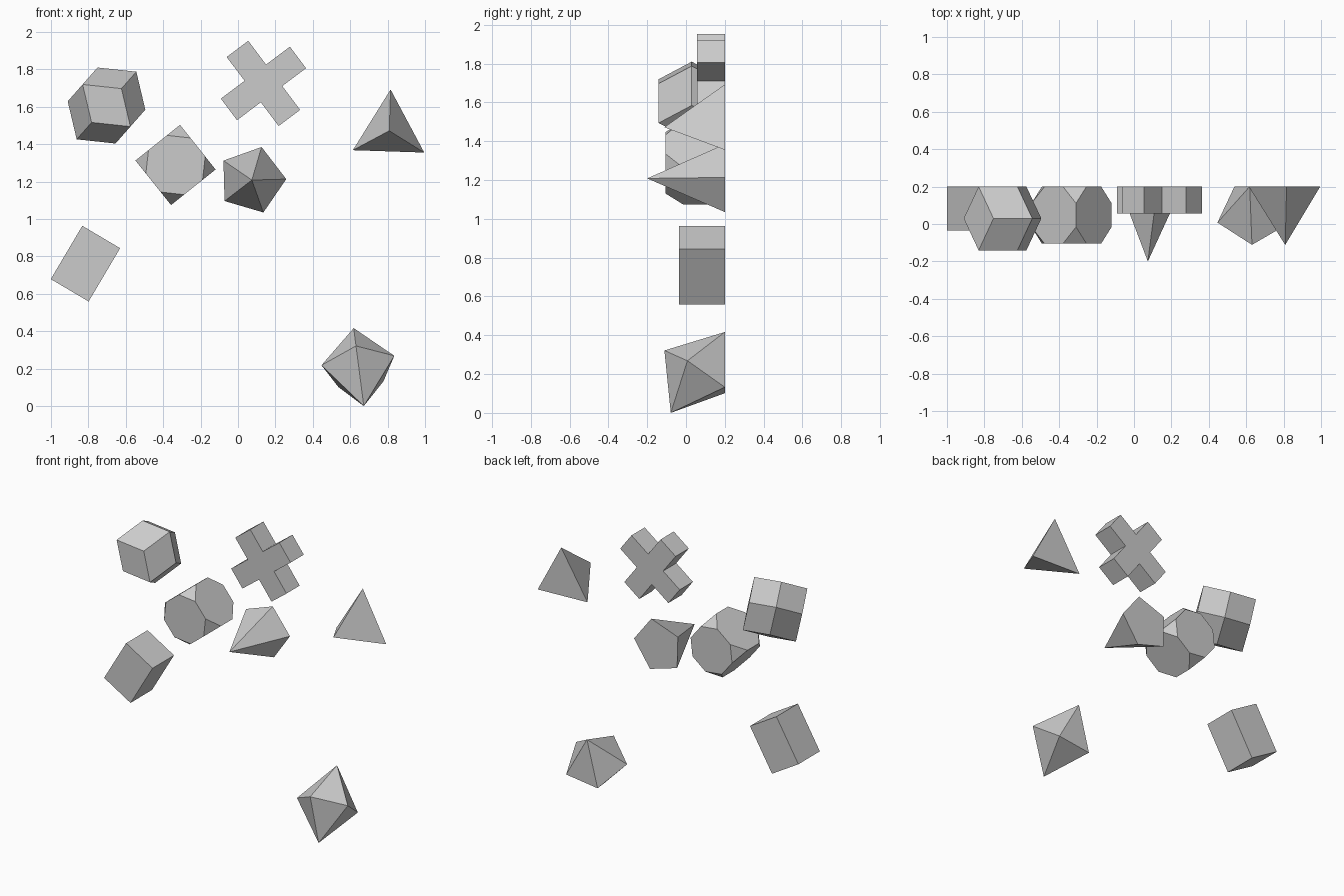
import bpy, bmesh
from math import sin, cos, radians, sqrt, atan, pi
from itertools import product
from mathutils import Matrix, Vector

if "Cube" in bpy.data.objects:
    bpy.data.objects.remove(bpy.data.objects["Cube"])

BACK = 0.2  # every solid rests against this plane


def finish(name, bm, x, y, z, turn):
    """Turn the solid in the front plane, move it in place, make the object."""
    bm.transform(Matrix.Translation((x, y, z)) @ Matrix.Rotation(-radians(turn), 4, 'Y'))
    bmesh.ops.recalc_face_normals(bm, faces=bm.faces[:])
    me = bpy.data.meshes.new(name)
    bm.to_mesh(me)
    bm.free()
    bpy.context.collection.objects.link(bpy.data.objects.new(name, me))


def hull(name, pts, x, y, z, turn):
    """Convex solid through the points, with flat faces merged."""
    bm = bmesh.new()
    for p in pts:
        bm.verts.new(p)
    bmesh.ops.convex_hull(bm, input=bm.verts[:])
    bmesh.ops.dissolve_limit(bm, angle_limit=radians(1), verts=bm.verts[:], edges=bm.edges[:])
    finish(name, bm, x, y, z, turn)


def pyramid(name, sides, radius, height, x, z, turn):
    """Base on the back plane, apex to the front."""
    pts = [(radius * cos(2 * pi * i / sides), 0, radius * sin(2 * pi * i / sides)) for i in range(sides)]
    hull(name, pts + [(0, -height, 0)], x, BACK, z, turn)


# tetrahedron and five-sided pyramid
pyramid("tetrahedron", 3, 0.2205, 0.312, 0.8085, 1.472, 88.1)
pyramid("pentagonal_pyramid", 5, 0.184, 0.4, 0.074, 1.2085, 73.6)

# square prism
box = [(a * 0.1655, b * 0.1175, c * 0.1175) for a, b, c in product((-1, 1), repeat=3)]
hull("square_prism", box, -0.8155, BACK - 0.1175, 0.7615, 59.4)

# rhombic dodecahedron, lying on one face
s = 0.1205
pts = [Vector(p) * s for p in product((-1, 1), repeat=3)]
for axis in range(3):
    for sign in (-2, 2):
        v = Vector((0, 0, 0))
        v[axis] = sign * s
        pts.append(v)
pts = [Matrix.Rotation(radians(45), 3, 'Z') @ p for p in pts]
hull("rhombic_dodecahedron", pts, -0.703, BACK - sqrt(2) * s, 1.607, -41.4)

# truncated cube
h, k = 0.1525, sqrt(2) - 1
pts = []
for p in product((-1, 1), repeat=3):
    for axis in range(3):
        v = Vector(p) * h
        v[axis] *= k
        pts.append(v)
hull("truncated_cube", pts, -0.334, BACK - h, 1.289, 38.6)

# pentagonal bipyramid, tilted onto one face
radius, h = 0.2065, 0.252
r = radius * cos(pi / 5)
tilt = Matrix.Rotation(-atan(r / h), 3, 'X')
pts = [Vector((radius * sin(2 * pi * i / 5), -radius * cos(2 * pi * i / 5), 0)) for i in range(5)]
pts += [Vector((0, 0, h)), Vector((0, 0, -h))]
hull("pentagonal_bipyramid", [tilt @ p for p in pts], 0.6455, BACK - r * h / sqrt(r * r + h * h), 0.2085, 7.4)

# cross: one arm profile repeated four times, then extruded
w, arm, depth = 0.072, 0.231, 0.144
bm = bmesh.new()
outline = []
for i in range(4):
    rot = Matrix.Rotation(-i * pi / 2, 3, 'Y')
    outline += [bm.verts.new(rot @ Vector(p)) for p in ((arm, 0, -w), (arm, 0, w), (w, 0, w))]
face = bm.faces.new(outline)
ext = bmesh.ops.extrude_face_region(bm, geom=[face])
bmesh.ops.translate(bm, vec=(0, -depth, 0),
                    verts=[g for g in ext["geom"] if isinstance(g, bmesh.types.BMVert)])
finish("cross", bm, 0.136, BACK, 1.725, 37)
